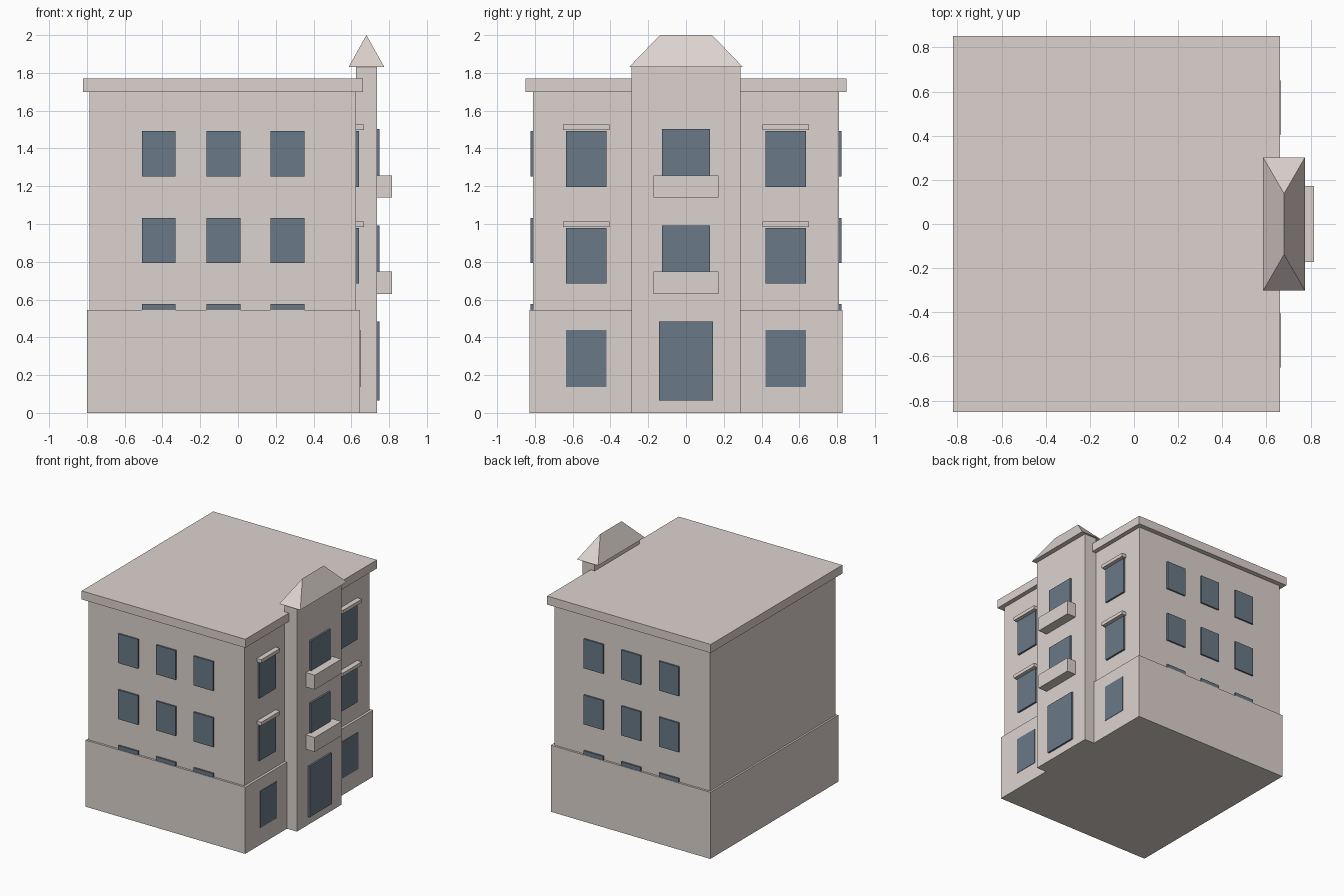
import bpy

if "Cube" in bpy.data.objects:
    bpy.data.objects.remove(bpy.data.objects["Cube"], do_unlink=True)


def material(name, rgb):
    m = bpy.data.materials.new(name)
    m.use_nodes = True
    m.diffuse_color = (*rgb, 1)
    m.node_tree.nodes["Principled BSDF"].inputs["Base Color"].default_value = (*rgb, 1)
    return m


stone = material("pale_stone", (0.72, 0.65, 0.62))
glass = material("blue_grey_glass", (0.144, 0.19, 0.238))


def mesh_object(name, verts, faces, mat):
    me = bpy.data.meshes.new(name)
    me.from_pydata(verts, [], faces)
    me.materials.append(mat)
    ob = bpy.data.objects.new(name, me)
    bpy.context.collection.objects.link(ob)
    return ob


def box(name, xs, ys, zs, mat=stone):
    verts = [(x, y, z) for x in xs for y in ys for z in zs]
    faces = [(0, 1, 3, 2), (4, 6, 7, 5), (0, 4, 5, 1),
             (2, 3, 7, 6), (0, 2, 6, 4), (1, 5, 7, 3)]
    return mesh_object(name, verts, faces, mat)


# Main masses
WALL_X, WALL_Y = 0.625, 0.811
box("main_block", (-0.785, WALL_X), (-WALL_Y, WALL_Y), (0.5, 1.72))
box("ground_floor", (-0.8, 0.645), (-0.828, 0.828), (0, 0.545))
box("cornice_roof", (-0.82, 0.662), (-0.851, 0.851), (1.7, 1.77))
box("entrance_tower", (WALL_X, 0.735), (-0.288, 0.288), (0, 1.83))

# Hipped cap on the tower
mesh_object("tower_cap",
            [(0.585, -0.302, 1.83), (0.775, -0.302, 1.83),
             (0.775, 0.302, 1.83), (0.585, 0.302, 1.83),
             (0.68, -0.138, 2), (0.68, 0.138, 2)],
            [(3, 2, 1, 0), (0, 1, 4), (1, 2, 5, 4), (2, 3, 5), (3, 0, 4, 5)], stone)

# Three windows per floor on the front and back walls
for side, s in (("front", -1), ("back", 1)):
    ys = sorted((s * (WALL_Y - 0.01), s * 0.824))
    for row, top in enumerate((0.577, 1.033, 1.492)):
        for col, x in enumerate((-0.42, -0.077, 0.262)):
            box(f"{side}_window_{row}_{col}", (x - 0.089, x + 0.089), ys,
                (top - 0.24, top), glass)

# Windows and lintels either side of the tower
for side, s in (("near", -1), ("far", 1)):
    y = s * 0.528
    ys = (y - 0.106, y + 0.106)
    box(f"{side}_ground_window", (0.63, 0.648), ys, (0.138, 0.44), glass)
    for row, top in enumerate((0.98, 1.493)):
        box(f"{side}_side_window_{row}", (0.615, 0.64), ys, (top - 0.296, top), glass)
        box(f"{side}_lintel_{row}", (0.615, 0.666), (y - 0.122, y + 0.122),
            (top + 0.005, top + 0.034))

# Tower door, windows and balconies
box("tower_door", (0.725, 0.75), (-0.143, 0.143), (0.066, 0.483), glass)
for row, floor in enumerate((0.63, 1.14)):
    box(f"balcony_{row}", (0.725, 0.816), (-0.173, 0.173), (floor, floor + 0.118))
    box(f"tower_window_{row}", (0.725, 0.75), (-0.127, 0.127),
        (floor + 0.1, floor + 0.363), glass)
